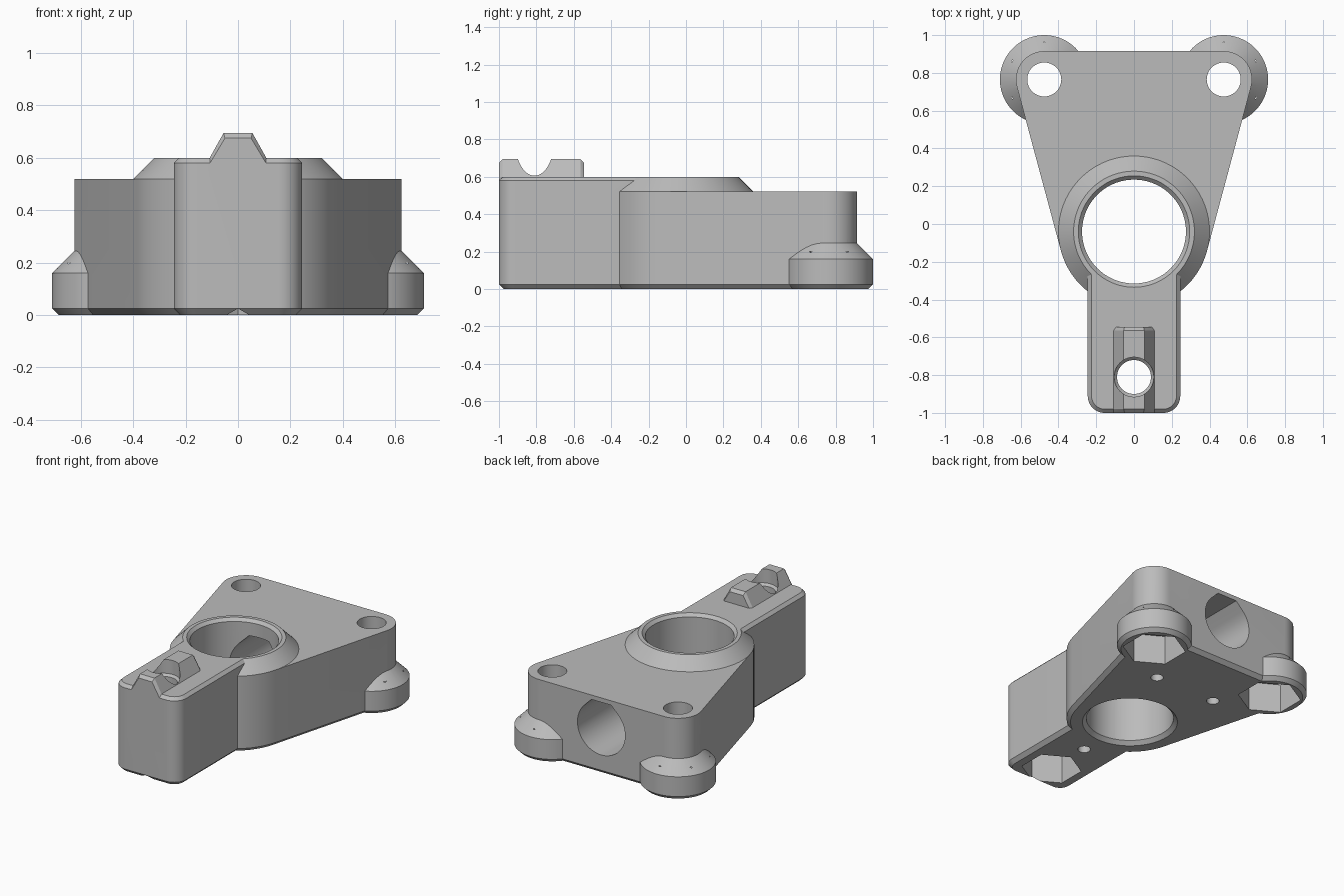
import bpy, bmesh, math
from mathutils import Vector

if "Cube" in bpy.data.objects:
    bpy.data.objects.remove(bpy.data.objects["Cube"], do_unlink=True)

grey = bpy.data.materials.new("plain grey")
grey.use_nodes = True
grey.diffuse_color = (0.5, 0.5, 0.5, 1)
grey.node_tree.nodes["Principled BSDF"].inputs["Base Color"].default_value = (0.5, 0.5, 0.5, 1)


def circle(x, y, z, r, n=72, turn=0.0):
    """Ring of points lying flat at height z."""
    return [Vector((x + r * math.cos(turn + math.tau * i / n),
                    y + r * math.sin(turn + math.tau * i / n), z)) for i in range(n)]


def solid(name, points):
    """Convex solid wrapped around the given points."""
    bm = bmesh.new()
    for p in points:
        bm.verts.new(p)
    result = bmesh.ops.convex_hull(bm, input=bm.verts)
    spare = {v for v in result["geom_interior"] + result["geom_unused"]
             if isinstance(v, bmesh.types.BMVert)}
    bmesh.ops.delete(bm, geom=list(spare), context="VERTS")
    bmesh.ops.dissolve_limit(bm, angle_limit=0.002, verts=bm.verts, edges=bm.edges)
    bmesh.ops.recalc_face_normals(bm, faces=bm.faces)
    mesh = bpy.data.meshes.new(name)
    bm.to_mesh(mesh)
    bm.free()
    mesh.materials.append(grey)
    obj = bpy.data.objects.new(name, mesh)
    bpy.context.collection.objects.link(obj)
    return obj


def turned(name, x, y, profile, n=72, turn=0.0):
    """Round solid from (radius, height) pairs."""
    return solid(name, [p for r, z in profile for p in circle(x, y, z, r, n, turn)])


def combine(target, tool, operation):
    mod = target.modifiers.new("join", "BOOLEAN")
    mod.operation, mod.solver, mod.object = operation, "EXACT", tool
    bpy.context.view_layer.objects.active = target
    bpy.ops.object.modifier_apply(modifier=mod.name)
    bpy.data.objects.remove(tool, do_unlink=True)


CY = -0.04                                   # centre of the main bore
FEET = [(s * 0.475, 0.765) for s in (-1, 1)]
BOLTS = FEET + [(0, -0.81)]
CH = 0.025                                   # bottom chamfer

# Triangular body
pts = []
for z, inset in ((0, CH), (CH, 0), (0.52, 0)):
    pts += circle(0, CY, z, 0.40 - inset)
    for x, y in FEET:
        pts += circle(x, y, z, 0.15 - inset)
bracket = solid("bracket_body", pts)

# Sloped collar around the bore
parts = [turned("collar", 0, CY, [(0.37, 0.4), (0.40, 0.52), (0.32, 0.60)])]

# Front arm with rounded front corners
pts = []
for z, inset in ((0, CH), (CH, 0), (0.58, 0), (0.60, 0.02)):
    for s in (-1, 1):
        pts += circle(s * 0.155, -0.91, z, 0.09 - inset, 48)
        pts.append(Vector((s * (0.245 - inset), CY, z)))
parts.append(solid("arm", pts))

# Flared feet at the rear corners
for x, y in FEET:
    parts.append(turned("foot", x, y, [(0.21, 0), (0.235, CH), (0.235, 0.16), (0.095, 0.30)]))

# Tapered ridge on the arm
pts = []
for y, inset in ((-1, 0.02), (-0.98, 0), (-0.565, 0), (-0.545, 0.02)):
    for s in (-1, 1):
        pts += [Vector((s * (0.122 - inset * 0.6), y, 0.575)),
                Vector((s * (0.055 - inset * 0.25), y, 0.695 - inset))]
parts.append(solid("ridge", pts))

for part in parts:
    combine(bracket, part, "UNION")

# Main bore, chamfered at both ends
cutters = [turned("bore", 0, CY, [(0.275, -0.1), (0.275, 0.7)]),
           turned("bore_top", 0, CY, [(0.275, 0.58), (0.315, 0.62)]),
           turned("bore_bottom", 0, CY, [(0.32, -0.02), (0.275, 0.025)])]

# Bolt holes with hexagonal pockets underneath
for x, y in BOLTS:
    size = 0.2 if y > 0 else 0.19
    cutters += [turned("bolt_hole", x, y, [(0.09, -0.1), (0.09, 0.8)], 48),
                turned("hex_pocket", x, y, [(size, -0.1), (size, 0.2)], 6, math.pi / 6)]
cutters.append(turned("ridge_gap", 0, -0.81, [(0.09, 0.585), (0.105, 0.60), (0.105, 0.8)], 48))

# Small blind holes underneath
for x, y in ((-0.23, 0.5), (0.23, 0.5), (0, -0.49)):
    cutters.append(turned("pin_hole", x, y, [(0.04, -0.1), (0.04, 0.25)], 32))

# Rear passage into the bore: round below, angled flat top
R, PZ = 0.18, 0.31
pts = []
for y in (CY, 1.1):
    pts += [Vector((p.x, y, PZ + p.y)) for p in circle(0, 0, 0, R)]
    pts += [Vector((s * R * 0.414, y, PZ + R)) for s in (-1, 1)]
cutters.append(solid("rear_passage", pts))

for cutter in cutters:
    combine(bracket, cutter, "DIFFERENCE")

# Smooth curved walls, keep crisp edges
bpy.ops.object.select_all(action="DESELECT")
bracket.select_set(True)
bpy.context.view_layer.objects.active = bracket
bpy.ops.object.shade_smooth_by_angle(angle=math.radians(25))
